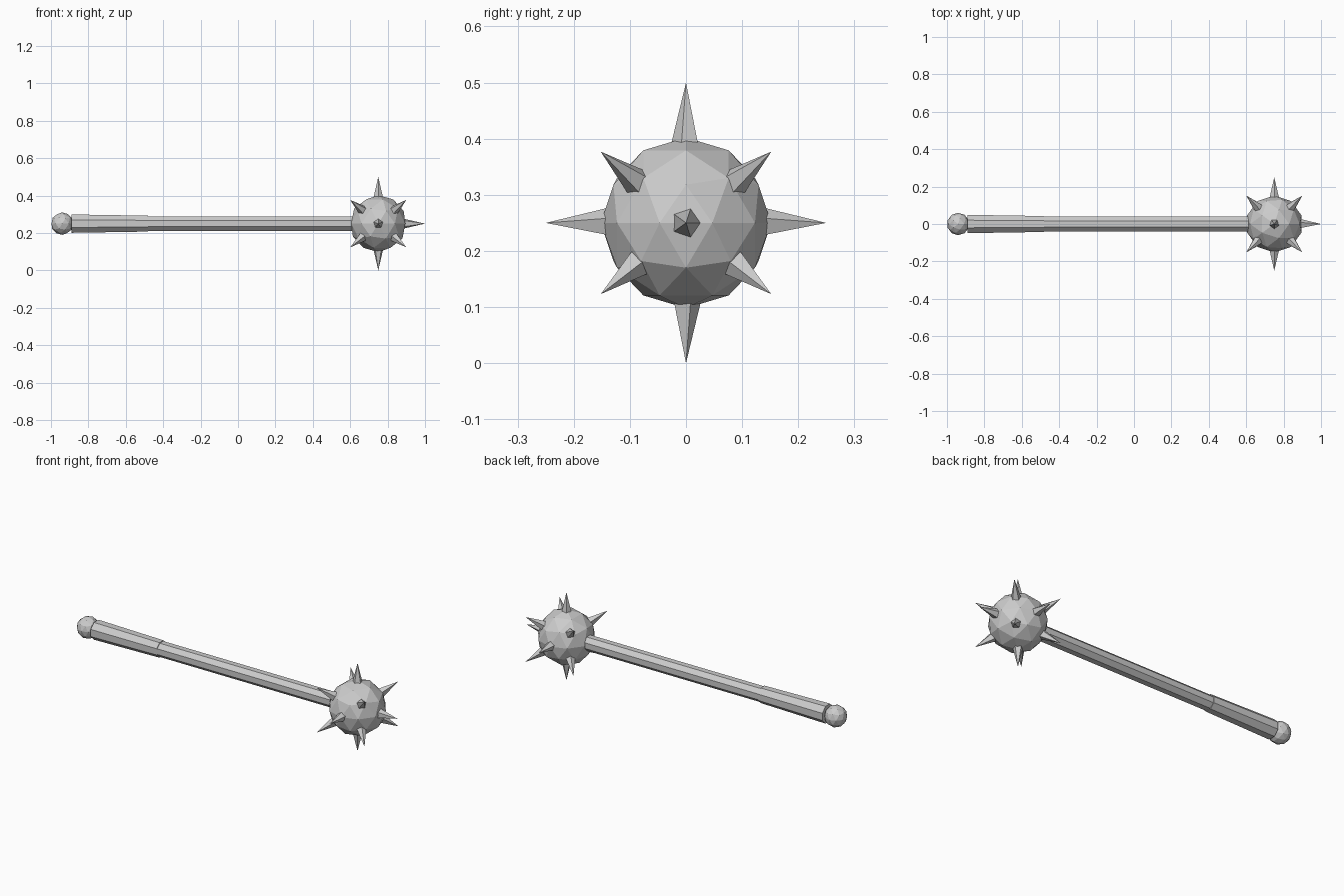
import bpy, bmesh, math
from mathutils import Vector, Matrix

if "Cube" in bpy.data.objects:
    bpy.data.objects.remove(bpy.data.objects["Cube"])

steel = bpy.data.materials.new("grey_steel")
steel.diffuse_color = (0.6, 0.6, 0.6, 1)
steel.use_nodes = True
steel.node_tree.nodes["Principled BSDF"].inputs["Base Color"].default_value = steel.diffuse_color


def finish(name, bm):
    me = bpy.data.meshes.new(name)
    bm.to_mesh(me)
    bm.free()
    me.materials.append(steel)
    ob = bpy.data.objects.new(name, me)
    bpy.context.collection.objects.link(ob)
    return ob


def ball(name, centre, radius, turn=0):
    bm = bmesh.new()
    m = Matrix.Translation(centre) @ Matrix.Rotation(turn, 4, 'X')
    bmesh.ops.create_icosphere(bm, subdivisions=2, radius=radius, matrix=m)
    return finish(name, bm)


def cone(name, start, end, r1, r2, sides, ref, turn=0):
    """Tapered prism from start to end; its first corner points along ref."""
    start, end = Vector(start), Vector(end)
    w = (end - start).normalized()
    u = Vector(ref)
    u = (u - w * u.dot(w)).normalized()
    v = w.cross(u)
    bm = bmesh.new()
    ring = [u * math.cos(a) + v * math.sin(a)
            for a in (turn + 2 * math.pi * i / sides for i in range(sides))]
    a = [bm.verts.new(start + d * r1) for d in ring]
    bm.faces.new(a[::-1])
    if r2:
        b = [bm.verts.new(end + d * r2) for d in ring]
        bm.faces.new(b)
    else:
        tip = bm.verts.new(end)
    for i in range(sides):
        j = (i + 1) % sides
        bm.faces.new((a[i], a[j], b[j], b[i]) if r2 else (a[i], a[j], tip))
    return finish(name, bm)


HEAD = Vector((0.75, 0, 0.25))

# Head and pommel
ball("head", HEAD, 0.152)
ball("pommel", (-0.94, 0, 0.25), 0.06)

# Shaft and thicker grip
cone("shaft", (-0.5, 0, 0.25), (0.66, 0, 0.25), 0.042, 0.042, 8, (0, 1, 0), math.pi / 8)
cone("grip", (-0.89, 0, 0.25), (-0.48, 0, 0.25), 0.053, 0.046, 8, (0, 1, 0), math.pi / 8)

# Straight spikes
for d, ref in (((1, 0, 0), (0, 1, 0)), ((0, 1, 0), (0, 0, 1)), ((0, -1, 0), (0, 0, 1)),
               ((0, 0, 1), (0, -1, 0)), ((0, 0, -1), (0, 1, 0))):
    d = Vector(d)
    cone("straight_spike", HEAD + d * 0.13, HEAD + d * 0.25, 0.029, 0, 5, ref)

# Corner spikes
for sx in (-1, 1):
    for sy in (-1, 1):
        for sz in (-1, 1):
            d = Vector((0.15 * sx, 0.152 * sy, 0.127 * sz))
            cone("corner_spike", HEAD + d * 0.52, HEAD + d, 0.029, 0, 5, (0, 0, 1))
